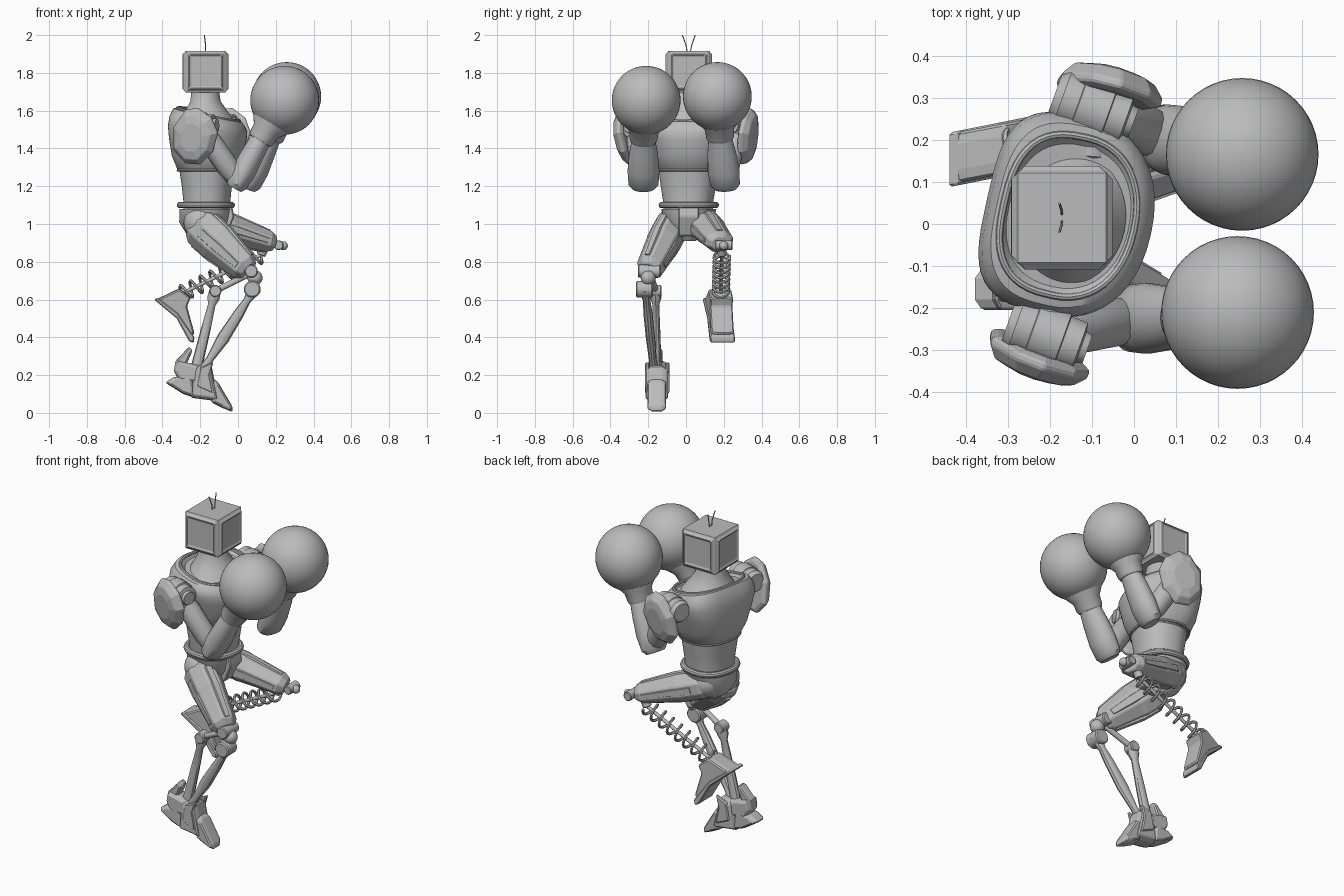
import bpy, bmesh, math
from mathutils import Vector as V

old = bpy.data.objects.get("Cube")
if old:
    bpy.data.objects.remove(old, do_unlink=True)

grey = bpy.data.materials.new("plain grey")
grey.use_nodes = True
grey.diffuse_color = (0.5, 0.5, 0.5, 1)
grey.node_tree.nodes["Principled BSDF"].inputs["Base Color"].default_value = (0.5, 0.5, 0.5, 1)


def finish(name, bm, smooth=True, bevel=0):
    bmesh.ops.recalc_face_normals(bm, faces=bm.faces)
    me = bpy.data.meshes.new(name)
    bm.to_mesh(me)
    bm.free()
    me.materials.append(grey)
    ob = bpy.data.objects.new(name, me)
    bpy.context.collection.objects.link(ob)
    if bevel:
        mod = ob.modifiers.new("bevel", 'BEVEL')
        mod.width = bevel
    if smooth:
        bpy.ops.object.select_all(action='DESELECT')
        ob.select_set(True)
        bpy.context.view_layer.objects.active = ob
        bpy.ops.object.shade_smooth_by_angle(angle=math.radians(35))
    return ob


def loft(name, rings, smooth=True, bevel=0, closed=False):
    """Skin a list of equal point rings and cap the ends."""
    bm = bmesh.new()
    vs = [[bm.verts.new(p) for p in r] for r in rings]
    n = len(vs[0])
    for a, b in zip(vs, vs[1:] + vs[:1] if closed else vs[1:]):
        for i in range(n):
            j = (i + 1) % n
            bm.faces.new((a[i], a[j], b[j], b[i]))
    if not closed:
        bm.faces.new(vs[0])
        bm.faces.new(vs[-1])
    return finish(name, bm, smooth, bevel)


def frame(axis):
    side = axis.cross(V((0, 0, 1)))
    side = side.normalized() if side.length > 1e-4 else V((0, 1, 0))
    return side, axis.cross(side).normalized()


def limb(name, p, q, stations, n=20, smooth=True, bevel=0):
    """Tube from p to q; each station is (fraction, side radius, upright radius)."""
    p, q = V(p), V(q)
    s, u = frame((q - p).normalized())
    ang = [2 * math.pi * (i + 0.5) / n for i in range(n)]
    return loft(name, [[p.lerp(q, t) + s * a * math.cos(k) + u * b * math.sin(k) for k in ang]
                       for t, a, b in stations], smooth, bevel)


def rod(name, p, q, r, n=16):
    return limb(name, p, q, [(0, r, r), (1, r, r)], n, bevel=r * 0.15)


def ball(name, c, r, seg=32):
    bm = bmesh.new()
    bmesh.ops.create_uvsphere(bm, u_segments=seg, v_segments=seg // 2, radius=r)
    bmesh.ops.translate(bm, verts=bm.verts, vec=c)
    return finish(name, bm)


def wire(name, path, r, n=6, closed=False):
    path = [V(p) for p in path]
    rings = []
    for i, p in enumerate(path):
        nxt = path[(i + 1) % len(path)] if closed else path[min(i + 1, len(path) - 1)]
        prv = path[i - 1] if closed or i else p
        s, u = frame((nxt - prv).normalized())
        rings.append([p + s * r * math.cos(k * math.tau / n) + u * r * math.sin(k * math.tau / n)
                      for k in range(n)])
    return loft(name, rings, closed=closed)


def oval(z, cx, cy, rx, ry, front=2.3, back=2.3, yaw=-0.2, tilt=0.0, n=48):
    """Rounded ring turned about z; front and back set how square each half is."""
    pts = []
    for i in range(n):
        c, s = math.cos(i * math.tau / n), math.sin(i * math.tau / n)
        e = front if c > 0 else back
        x = rx * math.copysign(abs(c) ** (2 / e), c)
        y = ry * math.copysign(abs(s) ** (2 / e), s)
        pts.append(V((cx + x * math.cos(yaw) - y * math.sin(yaw),
                      cy + x * math.sin(yaw) + y * math.cos(yaw), z - tilt * x)))
    return pts


def prism(name, outline, y, half, taper=1.0, skew=0.0, bevel=0.006):
    """Side outline (x, z) given thickness along y, skewed sideways with x."""
    rings = []
    for s, k in ((-1, taper), (-0.5, 1), (0.5, 1), (1, taper)):
        cx = sum(p[0] for p in outline) / len(outline)
        cz = sum(p[1] for p in outline) / len(outline)
        rings.append([V((cx + (x - cx) * k, y + s * half + skew * (x - cx), cz + (z - cz) * k))
                      for x, z in outline])
    return loft(name, rings, False, bevel)


# Head: box with sloped side panels, each framing a recessed screen
bm = bmesh.new()
bmesh.ops.create_cube(bm, size=1)
for v in bm.verts:
    v.co = V((v.co.x * 0.215 - 0.172, v.co.y * 0.22 + 0.015, v.co.z * 0.22 + 1.807))
bm.normal_update()
for f in [f for f in bm.faces if abs(f.normal.z) < 0.5]:
    for width, depth in ((0.008, 0), (0.02, 0.015), (0.014, -0.008)):
        bmesh.ops.inset_region(bm, faces=[f], thickness=width, depth=depth)
finish("head", bm, False, 0.005)
for side in (-1, 1):
    wire("antenna", [(-0.172, 0.015 + side * 0.008, 1.91), (-0.172, 0.015 + side * 0.016, 1.95),
                     (-0.178, 0.015 + side * 0.034, 2.0)], 0.003)

# Torso: neck, chest shell, abdomen, pelvis
loft("neck", [oval(z, x, 0.012, a, b, 2, 2) for z, x, a, b in
              ((1.55, -0.16, 0.14, 0.16), (1.6, -0.168, 0.11, 0.12),
               (1.65, -0.172, 0.08, 0.088), (1.71, -0.174, 0.072, 0.08))])
loft("chest", [oval(z, x, 0.018, a, b, 2.2, e, -0.22, t) for z, x, a, b, e, t in
               ((1.275, -0.165, 0.135, 0.15, 2.4, 0), (1.29, -0.165, 0.152, 0.168, 2.4, 0),
                (1.36, -0.16, 0.183, 0.195, 2.8, 0), (1.45, -0.155, 0.198, 0.218, 3.2, 0),
                (1.505, -0.155, 0.2, 0.24, 3.4, 0.08), (1.545, -0.157, 0.19, 0.24, 3.2, 0.16),
                (1.577, -0.157, 0.172, 0.218, 3, 0.22), (1.582, -0.155, 0.155, 0.19, 2.6, 0.22),
                (1.565, -0.155, 0.145, 0.172, 2.4, 0.2))])
wire("collar_rim", oval(1.58, -0.155, 0.018, 0.158, 0.192, 2.2, 2.7, -0.22, 0.22), 0.009, 8, True)
wire("chest_hem", oval(1.285, -0.165, 0.015, 0.148, 0.164, 2.2, 2.4), 0.008, 8, True)
loft("abdomen", [oval(z, -0.165, 0.012, a, b) for z, a, b in
                 ((1.07, 0.122, 0.13), (1.12, 0.122, 0.132), (1.2, 0.13, 0.145), (1.3, 0.145, 0.158))])
wire("belt", oval(1.1, -0.17, 0.015, 0.135, 0.142), 0.017, 10, True)
loft("pelvis", [oval(z, x, 0.015, a, b) for z, x, a, b in
                ((0.91, -0.16, 0.055, 0.035), (0.95, -0.175, 0.1, 0.075),
                 (1.01, -0.178, 0.132, 0.125), (1.08, -0.17, 0.137, 0.145))])
prism("groin_plate", [(-0.06, 0.94), (-0.02, 1.04), (-0.03, 1.09), (-0.1, 1.09), (-0.12, 0.93)], 0.015, 0.055)

# Arms: shoulder drum, upper arm, forearm, glove, shoulder guard
arms = (("right", -1, (-0.205, -0.265, 1.52), (0.0, -0.225, 1.225), (0.125, -0.225, 1.455),
         (0.247, -0.211, 1.655), (-0.24, -0.325, 1.46)),
        ("left", 1, (-0.095, 0.275, 1.52), (0.07, 0.205, 1.225), (0.175, 0.18, 1.465),
         (0.258, 0.166, 1.675), (-0.062, 0.336, 1.46)))
for tag, side, shoulder, elbow, wrist, fist, guard in arms:
    sh, el, wr, fi, gu = map(V, (shoulder, elbow, wrist, fist, guard))
    fwd = V((0.94, -0.34, 0))
    limb(tag + "_shoulder", sh - fwd * 0.1, sh + fwd * 0.1,
         [(0, 0.05, 0.05), (0.1, 0.065, 0.065), (0.3, 0.065, 0.065), (0.31, 0.07, 0.07),
          (0.68, 0.07, 0.07), (0.69, 0.062, 0.062), (0.9, 0.06, 0.06), (0.92, 0.04, 0.04),
          (1, 0.036, 0.036)], 24)
    rod(tag + "_shoulder_axle", sh, sh - V((0.01, side * 0.12, 0)), 0.045)
    limb(tag + "_upper_arm", sh, el, [(0, 0.05, 0.05), (0.3, 0.06, 0.06), (0.75, 0.06, 0.06),
                                      (1, 0.045, 0.045)], 12)
    limb(tag + "_forearm", el + (el - wr) * 0.16, wr,
         [(0, 0.06, 0.04), (0.08, 0.08, 0.058), (0.35, 0.085, 0.066), (0.7, 0.076, 0.06),
          (1, 0.06, 0.055)], 24)
    limb(tag + "_glove_cuff", wr - (fi - wr) * 0.08, fi,
         [(0, 0.068, 0.062), (0.06, 0.074, 0.07), (0.25, 0.078, 0.075), (0.5, 0.12, 0.12), (1, 0.14, 0.14)], 28)
    ball(tag + "_glove", fi, 0.182, 48)
    # domed guard leaning slightly outward at the top, its long axis dropping forward
    out = V((0.24 if side > 0 else -0.34, side * 0.92, -0.14)).normalized()
    along, up = frame(out)
    along, up = along * math.copysign(1, along.x), up * math.copysign(1, up.z)
    along, up = along * 0.9 - up * 0.43, up * 0.9 + along * 0.43
    corners = [(-0.75, 0.75), (-0.3, 1), (0.4, 0.9), (0.9, 0.5), (1, -0.2), (0.7, -0.8), (0.1, -1), (-0.6, -0.75), (-0.95, 0)]
    loft(tag + "_shoulder_guard",
         [[gu + out * d + along * a * 0.128 * k + up * b * 0.152 * k for a, b in corners]
          for d, k in ((-0.035, 0.85), (-0.025, 1), (-0.008, 1), (0.022, 0.8), (0.032, 0.5))], False, 0.004)
    rod(tag + "_guard_mount", sh, gu, 0.03)

# Thighs: faceted core with raised armour plates
thigh_shape = [(0, 0.75, 0.8), (0.1, 1, 1), (0.4, 1, 1), (0.46, 0.96, 0.95), (0.92, 0.84, 0.72), (1, 0.6, 0.5)]
for tag, hip, knee, a, b in (("right", (-0.22, -0.065, 1.005), (0.058, -0.198, 0.752), 0.092, 0.11),
                             ("left", (-0.21, 0.075, 1.025), (0.19, 0.185, 0.897), 0.095, 0.085)):
    limb(tag + "_thigh", hip, knee, [(t, i * a, j * b) for t, i, j in thigh_shape], 8, False, 0.005)
    limb(tag + "_thigh_top_plate", hip, knee, [(0.15, a * .45, b * 1.1), (0.45, a * .45, b * 1.08),
                                               (0.9, a * .35, b * .8)], 8, False)
    limb(tag + "_thigh_side_plate", hip, knee, [(0.2, a * 1.06, b * .5), (0.5, a * 1.03, b * .5),
                                                (0.88, a * .9, b * .35)], 8, False)
    ball(tag + "_hip_joint", V(hip) + V((0.02, 0, 0.0)), 0.088)

# Right lower leg: knee hinge, two struts, link
rod("right_knee_axle", (0.07, -0.255, 0.75), (0.07, -0.135, 0.75), 0.035)
ball("right_knee_ball", (0.09, -0.2, 0.715), 0.04, 20)
rod("right_lower_hinge", (0.075, -0.265, 0.655), (0.075, -0.175, 0.655), 0.045)
limb("right_front_strut", (0.09, -0.215, 0.66), (-0.19, -0.17, 0.22),
     [(0, .034, .036), (.15, .02, .02), (.3, .024, .028), (.6, .024, .034), (.85, .02, .02), (1, .026, .026)], 10)
limb("right_rear_strut", (-0.12, -0.16, 0.65), (-0.225, -0.155, 0.22),
     [(0, .026, .03), (.1, .03, .033), (.18, .018, .02), (.5, .022, .026), (.9, .026, .03), (1, .03, .03)], 10)
rod("right_strut_hinge", (-0.12, -0.195, 0.645), (-0.12, -0.13, 0.645), 0.032)
rod("right_knee_link", (-0.12, -0.16, 0.645), (0.07, -0.19, 0.74), 0.016)

# Right foot: stacked faceted blocks
foot = (("right_instep", [(-0.25, 0.08), (-0.23, 0.25), (-0.14, 0.25), (-0.12, 0.15), (-0.1, 0.06), (-0.17, 0.07)], 0.06),
        ("right_toe", [(-0.15, 0.19), (-0.11, 0.17), (-0.03, 0.035), (-0.03, 0.005), (-0.08, 0.025), (-0.14, 0.055)], 0.05),
        ("right_heel", [(-0.385, 0.16), (-0.34, 0.19), (-0.24, 0.2), (-0.23, 0.08), (-0.29, 0.1)], 0.05),
        ("right_ankle_block", [(-0.34, 0.22), (-0.33, 0.28), (-0.2, 0.25), (-0.2, 0.16), (-0.31, 0.17)], 0.05),
        ("right_heel_guard", [(-0.335, 0.27), (-0.26, 0.35), (-0.24, 0.33), (-0.28, 0.24), (-0.31, 0.24)], 0.03))
for name, outline, half in foot:
    prism(name, outline, -0.155, half, 0.8)
for y in (-0.205, -0.1):
    prism("right_ankle_fin", [(-0.22, 0.14), (-0.2, 0.24), (-0.13, 0.27), (-0.15, 0.2), (-0.13, 0.1)], y, 0.012)

# Left lower leg: knee hinge, coil spring round a thin rod
rod("left_knee_axle", (0.215, 0.155, 0.888), (0.215, 0.245, 0.888), 0.026)
ball("left_knee_ball", (0.24, 0.2, 0.885), 0.024, 16)
top, end = V((0.12, 0.19, 0.835)), V((-0.3, 0.185, 0.63))
s, u = frame((end - top).normalized())
turns, steps = 8, 16
wire("left_spring", [top.lerp(end, i / (turns * steps)) + s * 0.042 * math.cos(i * math.tau / steps)
                     + u * 0.042 * math.sin(i * math.tau / steps) for i in range(turns * steps + 1)], 0.008)
rod("left_spring_rod", top, end, 0.01)
rod("left_spring_mount", top, top + V((0.03, 0, 0.06)), 0.025)

# Left foot: upper wedge and sole
prism("left_foot_block", [(-0.435, 0.6), (-0.31, 0.66), (-0.25, 0.61), (-0.27, 0.565),
                          (-0.23, 0.42), (-0.26, 0.4), (-0.33, 0.51)], 0.182, 0.06, 0.95, 0.18)
prism("left_sole", [(-0.445, 0.6), (-0.425, 0.61), (-0.32, 0.53), (-0.23, 0.4), (-0.235, 0.37), (-0.26, 0.38), (-0.325, 0.5)],
      0.177, 0.065, 1, 0.2)
